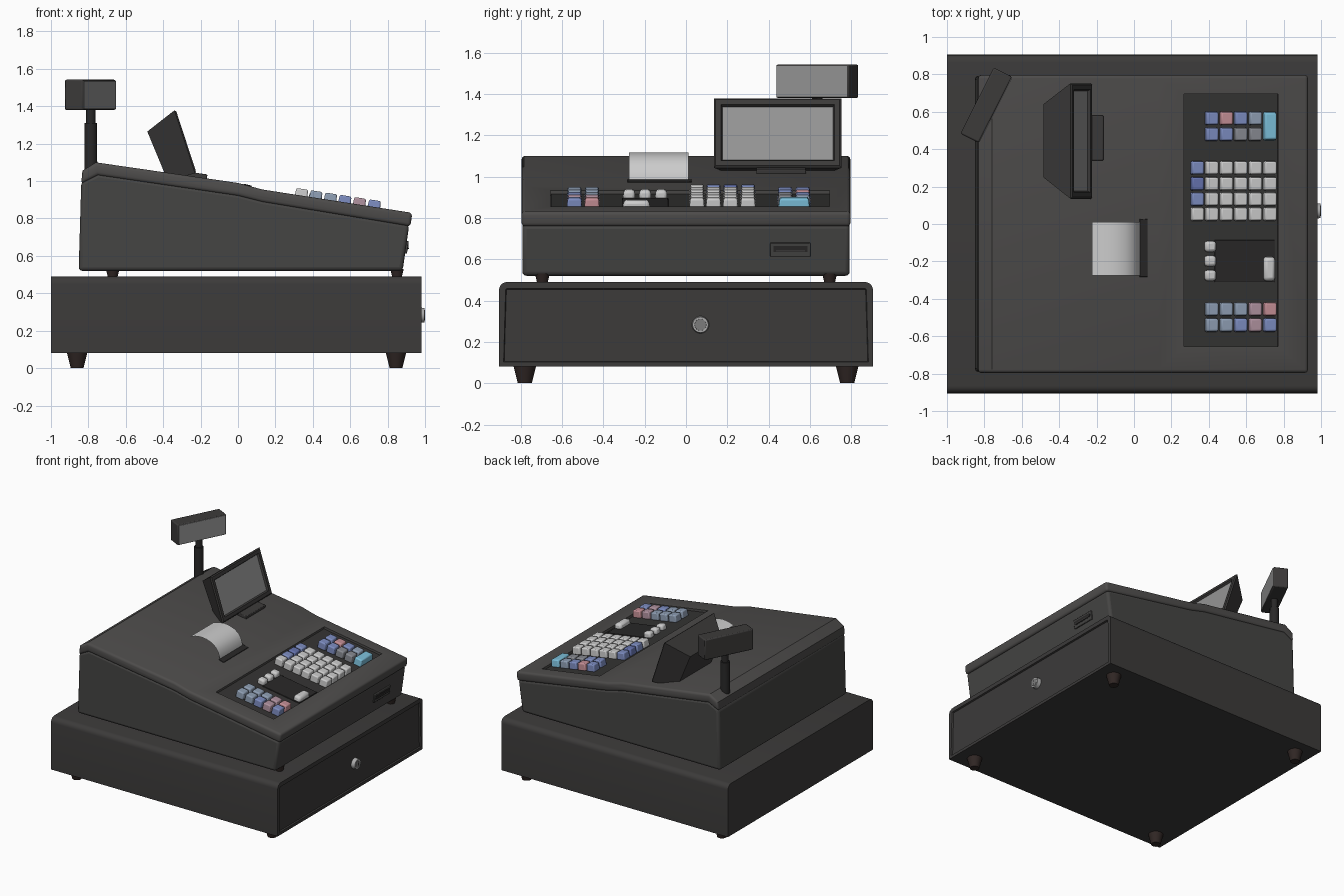
import bpy, bmesh, math
from mathutils import Vector

if "Cube" in bpy.data.objects:
    bpy.data.objects.remove(bpy.data.objects["Cube"])

TILT = math.atan2(0.125, 0.8)          # slope of the keyboard deck


def mat(name, r, g, b):
    m = bpy.data.materials.new(name)
    m.diffuse_color = (r, g, b, 1)
    m.use_nodes = True
    m.node_tree.nodes["Principled BSDF"].inputs["Base Color"].default_value = m.diffuse_color
    return m


DARK = mat("dark_plastic", .045, .043, .042)
BODY = mat("body_plastic", .06, .059, .057)
COVER = mat("cover_plastic", .075, .072, .07)
BLACK = mat("black", .022, .021, .021)
FOOT = mat("rubber", .03, .02, .018)
SCREEN = mat("screen", .3, .3, .3)
PAPER = mat("paper", .65, .65, .65)
METAL = mat("metal", .4, .4, .4)
KEY = {"w": mat("key_white", .6, .6, .6), "b": mat("key_blue", .2, .26, .52),
       "d": mat("key_deep_blue", .13, .17, .42), "s": mat("key_slate", .27, .34, .45),
       "g": mat("key_grey", .24, .25, .28), "p": mat("key_pink", .55, .27, .3),
       "m": mat("key_mauve", .42, .28, .34), "c": mat("key_cyan", .2, .52, .7)}


def finish(name, bm, m, bevel=0, seg=3, limit=30):
    bmesh.ops.recalc_face_normals(bm, faces=bm.faces)
    me = bpy.data.meshes.new(name)
    bm.to_mesh(me)
    bm.free()
    ob = bpy.data.objects.new(name, me)
    bpy.context.collection.objects.link(ob)
    me.materials.append(m)
    if bevel:
        mod = ob.modifiers.new("bevel", 'BEVEL')
        mod.width, mod.segments = bevel, seg
        mod.limit_method, mod.angle_limit = 'ANGLE', math.radians(limit)
    return ob


def box(name, size, loc, m, rot=(0, 0, 0), bevel=0, taper=1):
    bm = bmesh.new()
    bmesh.ops.create_cube(bm, size=1)
    for v in bm.verts:
        t = taper if v.co.z > 0 else 1
        v.co = Vector((v.co.x * size[0] * t, v.co.y * size[1] * t, v.co.z * size[2]))
    ob = finish(name, bm, m, bevel, 2)
    ob.location, ob.rotation_euler = loc, rot
    return ob


def cone(name, r1, r2, depth, loc, m, rot=(0, 0, 0), seg=24):
    bm = bmesh.new()
    bmesh.ops.create_cone(bm, cap_ends=True, segments=seg, radius1=r1, radius2=r2, depth=depth)
    ob = finish(name, bm, m)
    ob.location, ob.rotation_euler = loc, rot
    return ob


def prism(pts, offset):
    bm = bmesh.new()
    f = bm.faces.new([bm.verts.new(p) for p in pts])
    r = bmesh.ops.extrude_face_region(bm, geom=[f])
    bmesh.ops.translate(bm, vec=offset, verts=[v for v in r["geom"] if isinstance(v, bmesh.types.BMVert)])
    bmesh.ops.recalc_face_normals(bm, faces=bm.faces)
    return bm


def deck(x, y, h=0):
    """Point at height h above the sloped keyboard deck."""
    return (x + h * math.sin(TILT), y, .955 - .15625 * (x - .13) + h * math.cos(TILT))


# cash drawer: rounded top long edges, recessed front panel
R, prof = .04, [(-.905, .08), (.905, .08)]
for cy, a0 in ((.905 - R, 0), (-.905 + R, 90)):
    for i in range(6):
        a = math.radians(a0 + i * 18)
        prof.append((cy + R * math.cos(a), .49 - R + R * math.sin(a)))
bm = prism([(-1, y, z) for y, z in prof], (1.98, 0, 0))
front = [f for f in bm.faces if f.normal.x > .9]
bmesh.ops.inset_region(bm, faces=front, thickness=.032, depth=0)
bmesh.ops.inset_region(bm, faces=front, thickness=.004, depth=-.012)
finish("cash_drawer", bm, DARK)

# drawer lock
side = (0, math.pi / 2, 0)
cone("lock_ring", .042, .038, .032, (.982, .07, .283), METAL, side, 32)
cone("lock_barrel", .03, .028, .01, (.995, .07, .283), mat("lock_grey", .2, .2, .2), side, 32)
box("keyhole", (.006, .018, .045), (.997, .07, .283), BLACK)

# feet of the drawer and of the register
for x in (-.86, .845):
    for y in (-.78, .78):
        cone("drawer_foot", .034, .055, .084, (x, y, .042), FOOT)
for x in (-.67, .85):
    for y in (-.695, .695):
        cone("register_foot", .024, .036, .05, (x, y, .505), FOOT)

# register body and sloped cover
low = [(-.838, .985), (-.75, 1.03), (0, .92), (.13, .887), (.922, .757)]
body = [(-.852, .52)] + [(x, z + .01) for x, z in low[:-1]] + [(.915, .765), (.88, .52)]
finish("register_body", prism([(x, -.792, z) for x, z in body], (0, 1.584, 0)), BODY, .02, 3, 55)
top = low + [(.932, .83), (.13, .955), (0, .99), (-.76, 1.1), (-.832, 1.055)]
cover = finish("register_cover", prism([(x, -.796, z) for x, z in top], (0, 1.592, 0)), COVER, .018, 3, 55)

# keyboard recess cut into the cover
cutter = box("recess_cutter", (.51, 1.35, .05), deck(.518, .02), BLACK, (0, TILT, 0))
cutter.hide_render = True
mod = cover.modifiers.new("recess", 'BOOLEAN')
mod.operation, mod.object, mod.solver = 'DIFFERENCE', cutter, 'EXACT'
bpy.context.view_layer.objects.active = cover
for name in ("bevel", "recess"):
    bpy.ops.object.modifier_apply(modifier=name)
bpy.data.objects.remove(cutter)
box("keyboard_panel", (.508, 1.348, .01), deck(.518, .02, -.022), mat("panel", .035, .034, .033), (0, TILT, 0))
box("inset_plate", (.325, .225, .01), deck(.593, -.198, -.016), BLACK, (0, TILT, 0), .003)


def key(x, y, c, w=.07, d=.074, h=.036, bevel=.008):
    box("key", (w, d, h + .022), deck(x, y, (h - .022) / 2), KEY[c], (0, TILT, 0), bevel, .9)


# keys, one letter per colour
COLS = (.338, .415, .493, .57, .648, .727)
for ys, first, rows in (((.565, .48), 1, ("bpbs", "bbgg")),
                        ((.3, .215, .133, .053), 0, ("bwwwww", "dwwwww", "bwwwww", "wwwwww")),
                        ((-.455, -.54), 1, ("sssmp", "ssbmb"))):
    for y, row in zip(ys, rows):
        for i, c in enumerate(row):
            key(COLS[first + i], y, c)
key(.727, .523, "c", .07, .155)
for y in (-.12, -.198, -.275):
    key(.408, y, "w", .064, .06, .026, .014)
key(.723, -.24, "w", .064, .135, .026, .016)

# card slot on the end of the body
lean = (0, math.atan2(.035, .245), 0)
box("slot_frame", (.02, .195, .068), (.898, .505, .647), BODY, lean, .004)
box("slot_mouth", (.01, .165, .03), (.9055, .505, .65), BLACK, lean)
box("slot_lip", (.012, .14, .008), (.908, .505, .642), DARK, lean)

# operator display: wide tilted front face tapering to the back
f = [(-.23, .135, 1.042), (-.23, .752, 1.042), (-.34, .752, 1.378), (-.34, .135, 1.378)]
b = [(-.375, .25, 1.0), (-.375, .64, 1.0), (-.485, .64, 1.265), (-.485, .25, 1.265)]
bm = bmesh.new()
fv, bv = [bm.verts.new(p) for p in f], [bm.verts.new(p) for p in b]
face = bm.faces.new(fv)
bm.faces.new(bv[::-1])
for i in range(4):
    j = (i + 1) % 4
    bm.faces.new((fv[j], fv[i], bv[i], bv[j]))
bmesh.ops.recalc_face_normals(bm, faces=bm.faces)
bmesh.ops.inset_region(bm, faces=[face], thickness=.012, depth=.008)
bmesh.ops.inset_region(bm, faces=[face], thickness=.036, depth=0)
bmesh.ops.inset_region(bm, faces=[face], thickness=.01, depth=-.014)
face.material_index = 1
ob = finish("operator_display", bm, DARK)
ob.data.materials.append(SCREEN)
box("display_hinge", (.11, .24, .035), (-.22, .46, 1.026), DARK, (0, .145, 0), .005)

# customer display on a pole
cone("pole_lower", .035, .033, .28, (-.787, .635, 1.17), BLACK)
cone("pole_upper", .025, .025, .12, (-.787, .635, 1.34), BLACK)
turn = math.radians(63.2)
box("customer_display", (.395, .11, .162), (-.79, .635, 1.461), DARK, (0, 0, turn), .008)
off = .054
box("customer_screen", (.38, .008, .15),
    (-.79 + off * math.sin(turn), .635 - off * math.cos(turn), 1.461), SCREEN, (0, 0, turn))

# printer slot and curled paper
box("printer_slot", (.045, .31, .012), (.05, -.128, .975), BLACK, (0, .26, 0), .003)
curl = [(.033, .966), (.03, 1.0), (.018, 1.04), (-.005, 1.072), (-.04, 1.097),
        (-.085, 1.112), (-.13, 1.117), (-.178, 1.111), (-.225, 1.095)]
bm = bmesh.new()
rails = [[bm.verts.new((x, y, z)) for x, z in curl] for y in (-.275, .012)]
for i in range(len(curl) - 1):
    bm.faces.new((rails[0][i], rails[1][i], rails[1][i + 1], rails[0][i + 1]))
finish("receipt_paper", bm, PAPER)

bpy.ops.object.select_all(action='SELECT')
bpy.ops.object.shade_smooth_by_angle(angle=math.radians(35))
